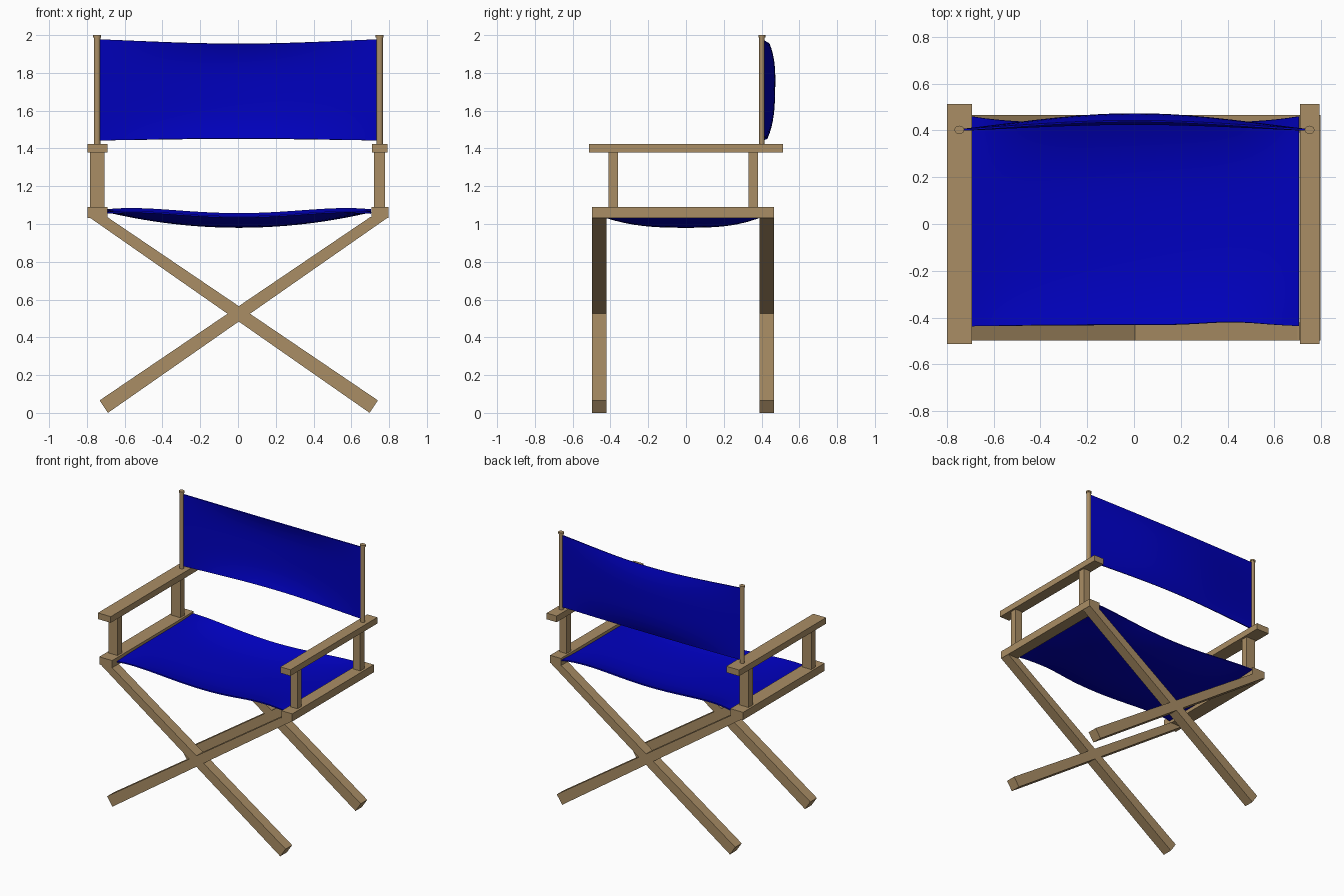
import bpy, bmesh, math

if "Cube" in bpy.data.objects:
    bpy.data.objects.remove(bpy.data.objects["Cube"])


def material(name, colour):
    m = bpy.data.materials.new(name)
    m.diffuse_color = (*colour, 1)
    m.use_nodes = True
    m.node_tree.nodes["Principled BSDF"].inputs["Base Color"].default_value = m.diffuse_color
    return m


WOOD = material("tan wood", (0.40, 0.27, 0.13))
CLOTH = material("blue canvas", (0.0, 0.0, 0.51))


def add_object(name, bm, mat):
    bmesh.ops.recalc_face_normals(bm, faces=bm.faces)
    mesh = bpy.data.meshes.new(name)
    bm.to_mesh(mesh)
    bm.free()
    mesh.materials.append(mat)
    ob = bpy.data.objects.new(name, mesh)
    bpy.context.collection.objects.link(ob)
    return ob


def prism(name, outline, y0, y1):
    """Extrude an outline in the xz plane from y0 to y1."""
    bm = bmesh.new()
    face = bm.faces.new([bm.verts.new((x, y0, z)) for x, z in outline])
    new = bmesh.ops.extrude_face_region(bm, geom=[face])["geom"]
    bmesh.ops.translate(bm, vec=(0, y1 - y0, 0),
                        verts=[v for v in new if isinstance(v, bmesh.types.BMVert)])
    return add_object(name, bm, WOOD)


def box(name, x0, x1, y0, y1, z0, z1):
    return prism(name, [(x0, z0), (x1, z0), (x1, z1), (x0, z1)], y0, y1)


def select_only(ob):
    bpy.ops.object.select_all(action="DESELECT")
    ob.select_set(True)
    bpy.context.view_layer.objects.active = ob


def smooth(ob):
    select_only(ob)
    bpy.ops.object.shade_smooth_by_angle(angle=math.radians(35))


def rod(name, x, y, z0, z1):
    """Slightly flattened round upright with a wider cap."""
    bm = bmesh.new()
    for r, a, b in ((0.017, z0, z1 - 0.012), (0.021, z1 - 0.012, z1)):
        made = bmesh.ops.create_cone(bm, cap_ends=True, segments=16,
                                     radius1=r, radius2=r, depth=b - a)
        bmesh.ops.scale(bm, vec=(1, 0.85, 1), verts=made["verts"])
        bmesh.ops.translate(bm, vec=(x, y, (a + b) / 2), verts=made["verts"])
    smooth(add_object(name, bm, WOOD))


def cloth(name, func, nu=28, nv=16, thickness=0.008):
    """Thin sheet through func(u, v), with u and v from -1 to 1."""
    bm = bmesh.new()
    g = [[bm.verts.new(func(2 * i / nu - 1, 2 * j / nv - 1)) for j in range(nv + 1)]
         for i in range(nu + 1)]
    for i in range(nu):
        for j in range(nv):
            bm.faces.new((g[i][j], g[i + 1][j], g[i + 1][j + 1], g[i][j + 1]))
    ob = add_object(name, bm, CLOTH)
    mod = ob.modifiers.new("thickness", "SOLIDIFY")
    mod.thickness = thickness
    mod.offset = 0
    select_only(ob)
    bpy.ops.object.modifier_apply(modifier=mod.name)
    smooth(ob)


def seat_shape(u, v):
    # The sheet sags most along the middle; its front and back hems stay higher
    sag = 1.066 - 0.082 * (1 - u * u)
    hem = 1.046 + 0.008 * v + 0.02 * u * u + 0.06 * u * u * (1 - u * u)
    z = sag + (hem - sag) * abs(v) ** 2.8
    front = -0.437 + 0.006 * (1 - u * u) + 0.014 * math.exp(-((u - 0.6) / 0.25) ** 2)
    back = 0.46 - 0.03 * (1 - u ** 4)
    return (0.005 + 0.7 * u, front + (back - front) * (v + 1) / 2, z)


def back_shape(u, v):
    # Bulges backwards, with a flat middle that eases into the rods
    across = 0.6 * (1 - abs(u) ** 2.2) + 0.4 * (0.5 + 0.5 * math.cos(math.pi * u))
    top = 1.978 - 0.024 * across
    bottom = 1.442 + 0.01 * across
    y = 0.402 + across * (0.031 + 0.006 * v + 0.035 * (1 - abs(v) ** 3))
    return (0.002 + 0.74 * u, y, bottom + (top - bottom) * (v + 1) / 2)


# Side frames: seat rail, arm posts, armrest and back rod
sides = {
    "left": ((-0.798, -0.692), (-0.783, -0.708), (-0.798, -0.692), -0.746),
    "right": ((0.707, 0.796), (0.72, 0.778), (0.709, 0.792), 0.75),
}
for side, (rail, post, arm, rod_x) in sides.items():
    box(side + "_seat_rail", *rail, -0.497, 0.466, 1.033, 1.09)
    box(side + "_front_arm_post", *post, -0.41, -0.36, 1.085, 1.385)
    box(side + "_back_arm_post", *post, 0.33, 0.381, 1.085, 1.385)
    box(side + "_armrest", *arm, -0.513, 0.513, 1.378, 1.424)
    rod(side + "_back_rod", rod_x, 0.402, 1.41, 2.0)

# Crossed legs, front and back pairs
leg = [(-0.737, 0.066), (-0.693, 0.0), (0.792, 1.036), (0.695, 1.036)]
for place, y0, y1 in (("front", -0.497, -0.42), ("back", 0.39, 0.466)):
    for lean, s in (("rising_right", 1), ("rising_left", -1)):
        prism(f"{place}_leg_{lean}", [(s * x + 0.004, z) for x, z in leg], y0, y1)

# Canvas seat and backrest
cloth("seat_canvas", seat_shape)
cloth("backrest_canvas", back_shape)
